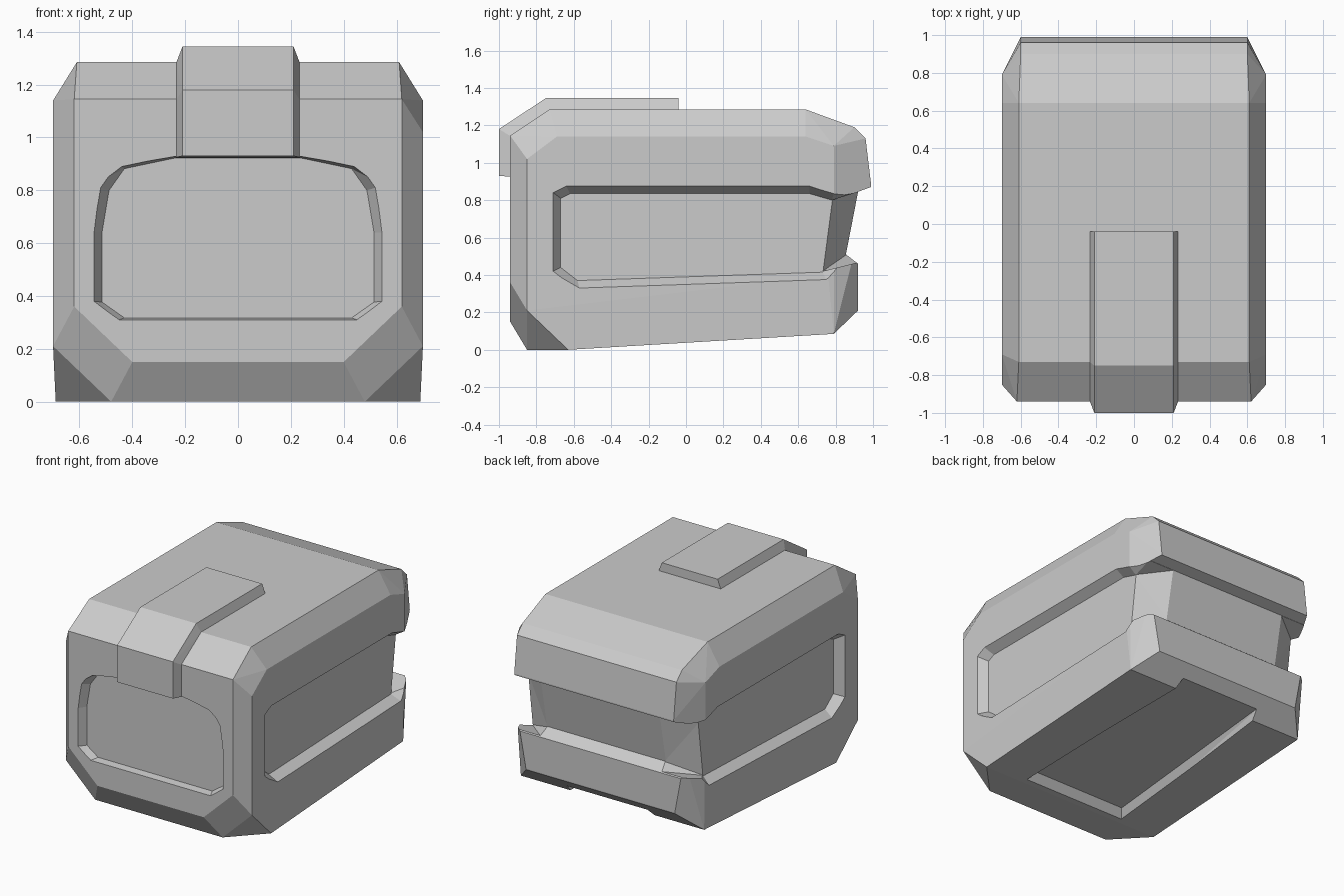
import bpy, bmesh

cube = bpy.data.objects.get("Cube")
if cube:
    bpy.data.objects.remove(cube, do_unlink=True)

grey = bpy.data.materials.new("light_grey")
grey.use_nodes = True
colour = (0.6, 0.6, 0.6, 1)
grey.diffuse_color = colour
for node in grey.node_tree.nodes:
    if node.type == 'BSDF_PRINCIPLED':
        node.inputs["Base Color"].default_value = colour


def finish(name, bm):
    bmesh.ops.recalc_face_normals(bm, faces=bm.faces[:])
    mesh = bpy.data.meshes.new(name)
    bm.to_mesh(mesh)
    bm.free()
    mesh.materials.append(grey)
    obj = bpy.data.objects.new(name, mesh)
    bpy.context.scene.collection.objects.link(obj)
    return obj


def hull(name, points, mirror=True):
    """Convex solid around points, mirrored in x if asked."""
    bm = bmesh.new()
    for x, y, z in points:
        bm.verts.new((x, y, z))
        if mirror:
            bm.verts.new((-x, y, z))
    out = bmesh.ops.convex_hull(bm, input=bm.verts[:])
    spare = {g for g in out["geom_interior"] + out["geom_unused"]
             if isinstance(g, bmesh.types.BMVert)}
    bmesh.ops.delete(bm, geom=list(spare), context='VERTS')
    bmesh.ops.dissolve_limit(bm, angle_limit=0.02, verts=bm.verts[:], edges=bm.edges[:])
    return finish(name, bm)


def loft(name, x0, ring0, x1, ring1):
    """Solid between two (y, z) rings at x0 and x1."""
    bm = bmesh.new()
    a = [bm.verts.new((x0, y, z)) for y, z in ring0]
    b = [bm.verts.new((x1, y, z)) for y, z in ring1]
    caps = [bm.faces.new(a), bm.faces.new(b[::-1])]
    for i in range(len(a)):
        j = (i + 1) % len(a)
        bm.faces.new((a[j], a[i], b[i], b[j]))
    bmesh.ops.triangulate(bm, faces=caps)
    return finish(name, bm)


# Chamfered outer body
body = hull("body", [
    (.62, -.94, .36), (.40, -.94, .15), (.62, -.94, 1.145),
    (.70, -.85, 1.02), (.70, -.85, .21), (.48, -.85, 0), (.69, -.63, 0),
    (.61, -.73, 1.285), (.70, -.69, 1.14), (.61, .64, 1.285), (.70, .64, 1.14),
    (.69, .79, .085), (.70, .76, .40), (.56, .92, .21),
    (.70, .79, 1.09), (.70, .79, .83),
    (.60, .99, .88), (.60, .96, 1.13), (.60, .90, 1.19)])

cutters = []

# Side recesses, open towards the back
rim = [(-.71, .42), (-.57, .33), (.75, .375), (.87, .48), (1.2, .48),
       (1.2, .93), (.99, .88), (.79, .835), (.66, .875), (-.64, .875), (-.71, .84)]
floor = [(-.67, .44), (-.58, .37), (.73, .415), (.85, .52), (1.2, .52),
         (1.2, .89), (.93, .845), (.78, .80), (.66, .835), (-.62, .835), (-.67, .81)]
outer = [(2 * a - c, 2 * b - d) for (a, b), (c, d) in zip(rim, floor)]
for side in (-1, 1):
    cutters.append(loft("side_recess_cutter", side * .64, floor, side * .76, outer))

# Groove across the back, above the lower bumper
groove = [(.92, .845), (1.1, .91), (1.1, .15), (.921, .15), (.92, .46), (.855, .51)]
cutters.append(loft("back_groove_cutter", -1, groove, 1, groove))

# Chamfered corners inside the groove
for s in (-1, 1):
    cutters.append(hull("corner_cutter", [
        (s * .645, .78, .80), (s * .44, .925, .845), (s * .8, .78, .80), (s * .8, 1.1, .90),
        (s * .44, 1.1, .90), (s * .645, .73, .42), (s * .44, .86, .51),
        (s * .8, .73, .42), (s * .8, .93, .47), (s * .44, .93, .47)], mirror=False))

# Channel down the middle of the back
channel = [(.71, 1.4), (.71, 1.20), (.88, 1.135), (.91, 1.09), (.94, .865), (.87, .82),
           (.81, .53), (.87, .44), (.87, .24), (.77, .135), (.77, -.1), (1.2, -.1), (1.2, 1.4)]
cutters.append(loft("back_channel_cutter", -.305, channel, .305, channel))

# Front panel recess
front = [(.24, .928), (.44, .89), (.52, .81), (.545, .64), (.545, .38), (.45, .31)]
inner = [(.24, .922), (.43, .882), (.488, .80), (.515, .64), (.515, .377), (.43, .317)]
cutters.append(hull("front_recess_cutter",
                    [(x, -.89, z) for x, z in inner] +
                    [(2 * a - c, -.99, 2 * b - d) for (a, b), (c, d) in zip(front, inner)]))

# Underside recess
cutters.append(hull("underside_recess_cutter", [
    (.36, -.55, .055), (.30, .90, .143), (.42, -.63, -.05), (.34, .90, -.05)]))

for cutter in cutters:
    cutter.hide_render = True
    cutter.hide_viewport = True
    cutter.display_type = 'WIRE'
    mod = body.modifiers.new(cutter.name, 'BOOLEAN')
    mod.operation = 'DIFFERENCE'
    mod.solver = 'EXACT'
    mod.object = cutter

# Bake the cuts, then drop the cutters
for cutter in cutters:
    cutter.hide_viewport = False
bpy.context.view_layer.update()
evaluated = body.evaluated_get(bpy.context.evaluated_depsgraph_get())
baked = bpy.data.meshes.new_from_object(evaluated)
body.modifiers.clear()
body.data = baked
for cutter in cutters:
    bpy.data.objects.remove(cutter, do_unlink=True)

# Folded clasp over the top front edge
hull("clasp", [
    (.21, -.04, 1.345), (.21, -.75, 1.345), (.21, -1.0, 1.18), (.21, -1.0, .93),
    (.235, -.04, 1.28), (.235, -.73, 1.28), (.235, -.935, 1.14), (.235, -.935, .925)])
